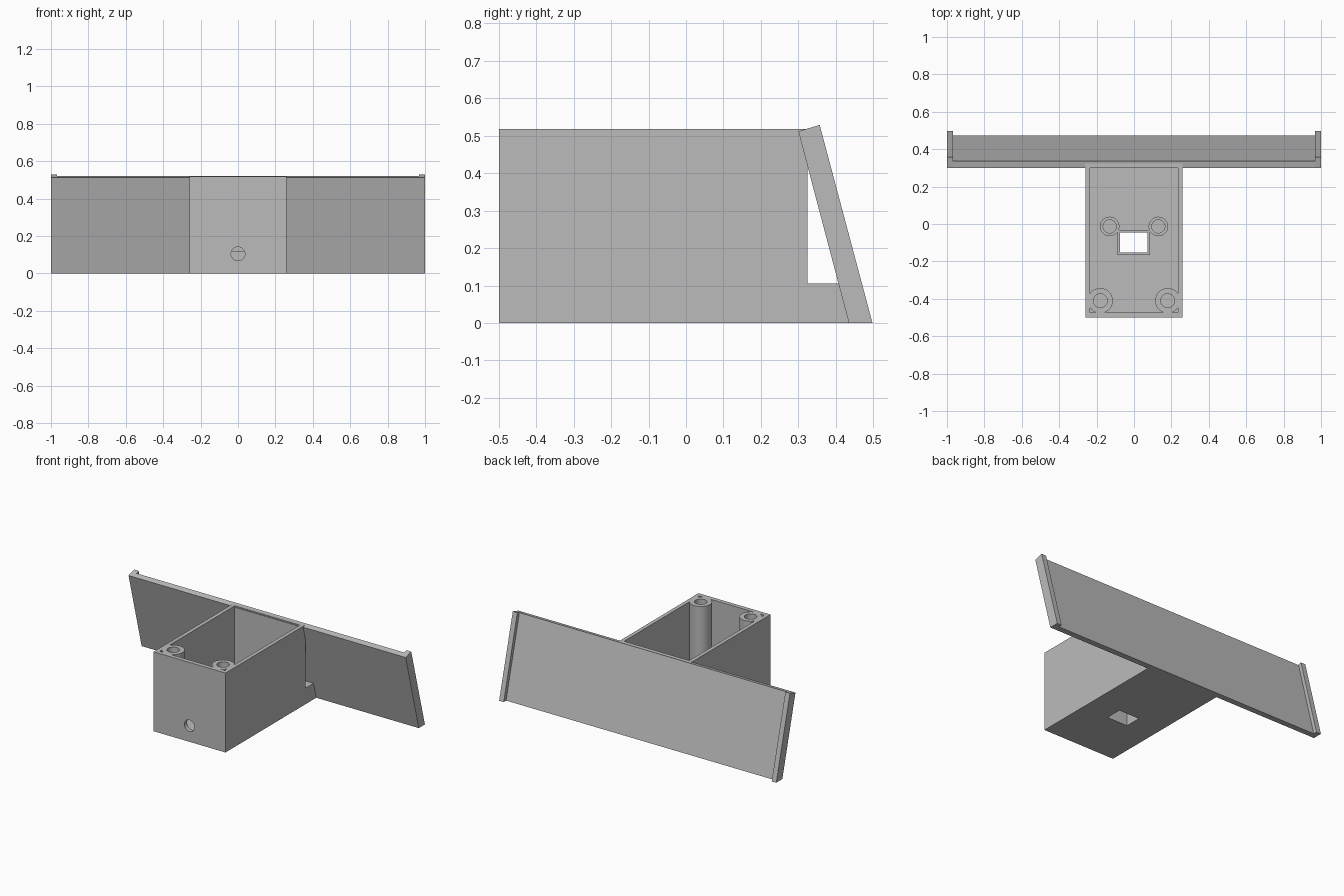
import bpy, bmesh, math
from mathutils import Matrix

cube = bpy.data.objects.get("Cube")
if cube:
    bpy.data.objects.remove(cube, do_unlink=True)

GREY = (0.5, 0.5, 0.5, 1)
grey = bpy.data.materials.new("plain grey plastic")
grey.use_nodes = True
grey.diffuse_color = GREY
grey.node_tree.nodes["Principled BSDF"].inputs["Base Color"].default_value = GREY


def add_object(name, bm):
    bmesh.ops.recalc_face_normals(bm, faces=bm.faces)
    mesh = bpy.data.meshes.new(name)
    bm.to_mesh(mesh)
    bm.free()
    mesh.materials.append(grey)
    obj = bpy.data.objects.new(name, mesh)
    bpy.context.collection.objects.link(obj)
    return obj


def extrude_profile(name, yz, x0, x1):
    """Side profile in y and z, extruded along x."""
    bm = bmesh.new()
    face = bm.faces.new([bm.verts.new((x0, y, z)) for y, z in yz])
    moved = bmesh.ops.extrude_face_region(bm, geom=[face])["geom"]
    verts = [v for v in moved if isinstance(v, bmesh.types.BMVert)]
    bmesh.ops.translate(bm, verts=verts, vec=(x1 - x0, 0, 0))
    return add_object(name, bm)


def block(name, x0, x1, y0, y1, z0, z1):
    return extrude_profile(name, [(y0, z0), (y1, z0), (y1, z1), (y0, z1)], x0, x1)


def cylinder(name, x, y, radius, z0, z1):
    bm = bmesh.new()
    bmesh.ops.create_cone(bm, cap_ends=True, segments=48, radius1=radius,
                          radius2=radius, depth=z1 - z0,
                          matrix=Matrix.Translation((x, y, (z0 + z1) / 2)))
    return add_object(name, bm)


def combine(target, tool, operation):
    """Apply a boolean and discard the tool."""
    mod = target.modifiers.new("combine", "BOOLEAN")
    mod.operation = operation
    mod.solver = "EXACT"
    mod.object = tool
    tool.hide_render = True
    bpy.context.view_layer.objects.active = target
    bpy.ops.object.modifier_apply(modifier=mod.name)
    bpy.data.objects.remove(tool, do_unlink=True)


HALF, RIM, FLOOR, COLLAR = 0.26, 0.518, 0.03, 0.12

# Open box with a foot reaching back to the sloping panel
box = extrude_profile("box", [(-0.5, 0), (0.436, 0), (0.409, 0.105), (0.325, 0.105),
                              (0.325, RIM), (-0.5, RIM)], -HALF, HALF)
combine(box, block("cavity", -0.235, 0.235, -0.472, 0.302, FLOOR, 0.6), "DIFFERENCE")

# Collar around the floor opening
combine(box, block("collar", -0.087, 0.085, -0.165, -0.032, 0.01, COLLAR), "UNION")

# Corner posts and short standoffs, each with a blind bore
for side in (-1, 1):
    for x, y, outer, bore, top, bottom in (
            (0.18, -0.41, 0.067, 0.037, RIM, 0.1),
            (0.13, -0.013, 0.052, 0.035, COLLAR, FLOOR)):
        combine(box, cylinder("post", side * x, y, outer, 0.01, top), "UNION")
        combine(box, cylinder("bore", side * x, y, bore, bottom, top + 0.05), "DIFFERENCE")

# Floor opening and round hole in the front wall
combine(box, block("opening", -0.075, 0.072, -0.153, -0.046, -0.1, 0.3), "DIFFERENCE")
hole = cylinder("front_hole", 0, 0, 0.037, -0.05, 0.05)
hole.data.transform(Matrix.Translation((0, -0.49, 0.105)) @ Matrix.Rotation(math.pi / 2, 4, "X"))
combine(box, hole, "DIFFERENCE")

# Sloping back panel with a raised lip at each end
panel = extrude_profile("back_panel", [(0.435, 0), (0.473, 0), (0.336, 0.521), (0.3, 0.512)],
                        -0.967, 0.967)
lip_profile = [(0.435, 0), (0.498, 0), (0.357, 0.529), (0.3, 0.512)]
left_lip = extrude_profile("left_lip", lip_profile, 0.967, 1)
right_lip = extrude_profile("right_lip", lip_profile, -1, -0.967)

# Smooth the round parts, keep the edges crisp
bpy.ops.object.select_all(action="DESELECT")
box.select_set(True)
bpy.context.view_layer.objects.active = box
bpy.ops.object.shade_smooth_by_angle(angle=math.radians(30))
